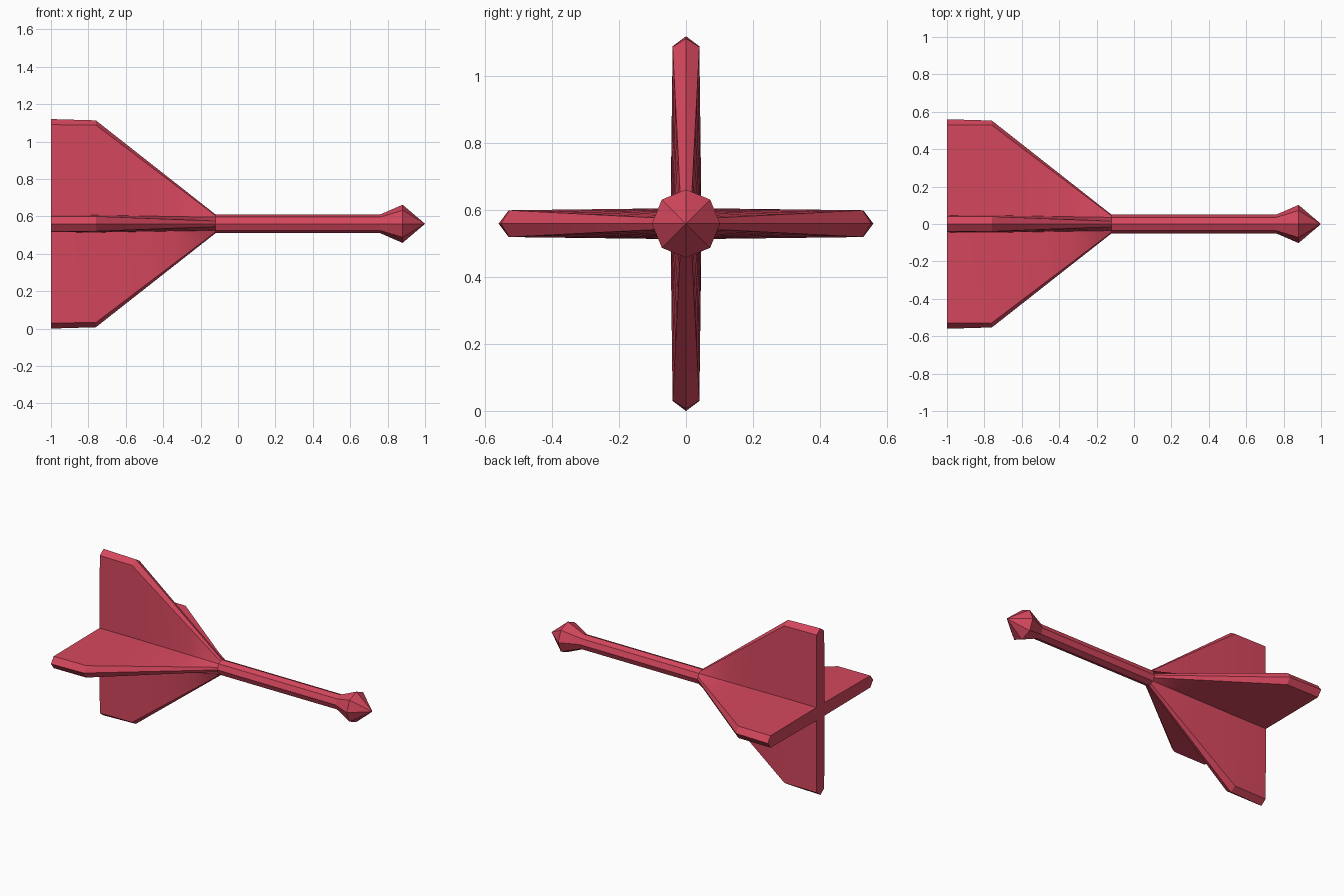
import bpy
import bmesh
import math
from mathutils import Vector

cube = bpy.data.objects.get("Cube")
if cube:
    bpy.data.objects.remove(cube, do_unlink=True)

CENTRE_Z = 0.56

red = bpy.data.materials.new("dart red")
red.use_nodes = True
colour = (0.66, 0.063, 0.11, 1)
red.diffuse_color = colour
red.node_tree.nodes["Principled BSDF"].inputs["Base Color"].default_value = colour


def octagon(x, r):
    """Eight-sided section with corners on the axes."""
    return [Vector((x, r * math.cos(i * math.pi / 4), r * math.sin(i * math.pi / 4)))
            for i in range(8)]


def cross(x, ridge, edge, half, root):
    """Four-finned section: ridge, bevel edges and root corner, repeated by quarter turns."""
    ring = []
    for turn in range(4):
        for a, b in ((edge, -half), (ridge, 0), (edge, half), (root, root)):
            for _ in range(turn):
                a, b = -b, a
            ring.append(Vector((x, a, b)))
    return ring


def loft(name, rings, cap_start=False, tip=None, smooth=False):
    """Skin a row of sections, with an optional flat start and pointed end."""
    bm = bmesh.new()
    rows = [[bm.verts.new(p) for p in ring] for ring in rings]
    n = len(rows[0])
    for lower, upper in zip(rows, rows[1:]):
        for i in range(n):
            j = (i + 1) % n
            bm.faces.new((lower[i], lower[j], upper[j], upper[i]))
    if cap_start:
        bm.faces.new(rows[0])
    if tip is not None:
        point = bm.verts.new((tip, 0, 0))
        for i in range(n):
            bm.faces.new((rows[-1][i], rows[-1][(i + 1) % n], point))
    bmesh.ops.recalc_face_normals(bm, faces=bm.faces)
    # An open skin needs its outside checked against the long axis
    if sum(f.normal.y * f.calc_center_median().y + f.normal.z * f.calc_center_median().z
           for f in bm.faces) < 0:
        bmesh.ops.reverse_faces(bm, faces=bm.faces)
    mesh = bpy.data.meshes.new(name)
    bm.to_mesh(mesh)
    bm.free()
    mesh.materials.append(red)
    obj = bpy.data.objects.new(name, mesh)
    obj.location.z = CENTRE_Z
    bpy.context.collection.objects.link(obj)
    if smooth:
        bpy.ops.object.select_all(action="DESELECT")
        obj.select_set(True)
        bpy.context.view_layer.objects.active = obj
        bpy.ops.object.shade_smooth_by_angle(angle=math.radians(25))
    return obj


# Tail fins: straight rear block, then a sweep down into the shaft
rear = cross(-1, 0.56, 0.53, 0.04, 0.044)
shoulder = cross(-0.76, 0.553, 0.528, 0.04, 0.046)
neck = cross(-0.12, 0.05, 0.0436, 0.015, 0.0354)
steps = 6
sweep = [[a.lerp(b, k / steps) for a, b in zip(shoulder, neck)] for k in range(steps + 1)]
loft("tail_fins", [rear] + sweep, cap_start=True, smooth=True)

# Slim shaft
loft("shaft", [octagon(-0.12, 0.05), octagon(0.76, 0.05)])

# Flared, pointed tip
loft("tip", [octagon(0.76, 0.05), octagon(0.88, 0.102)], tip=1)
